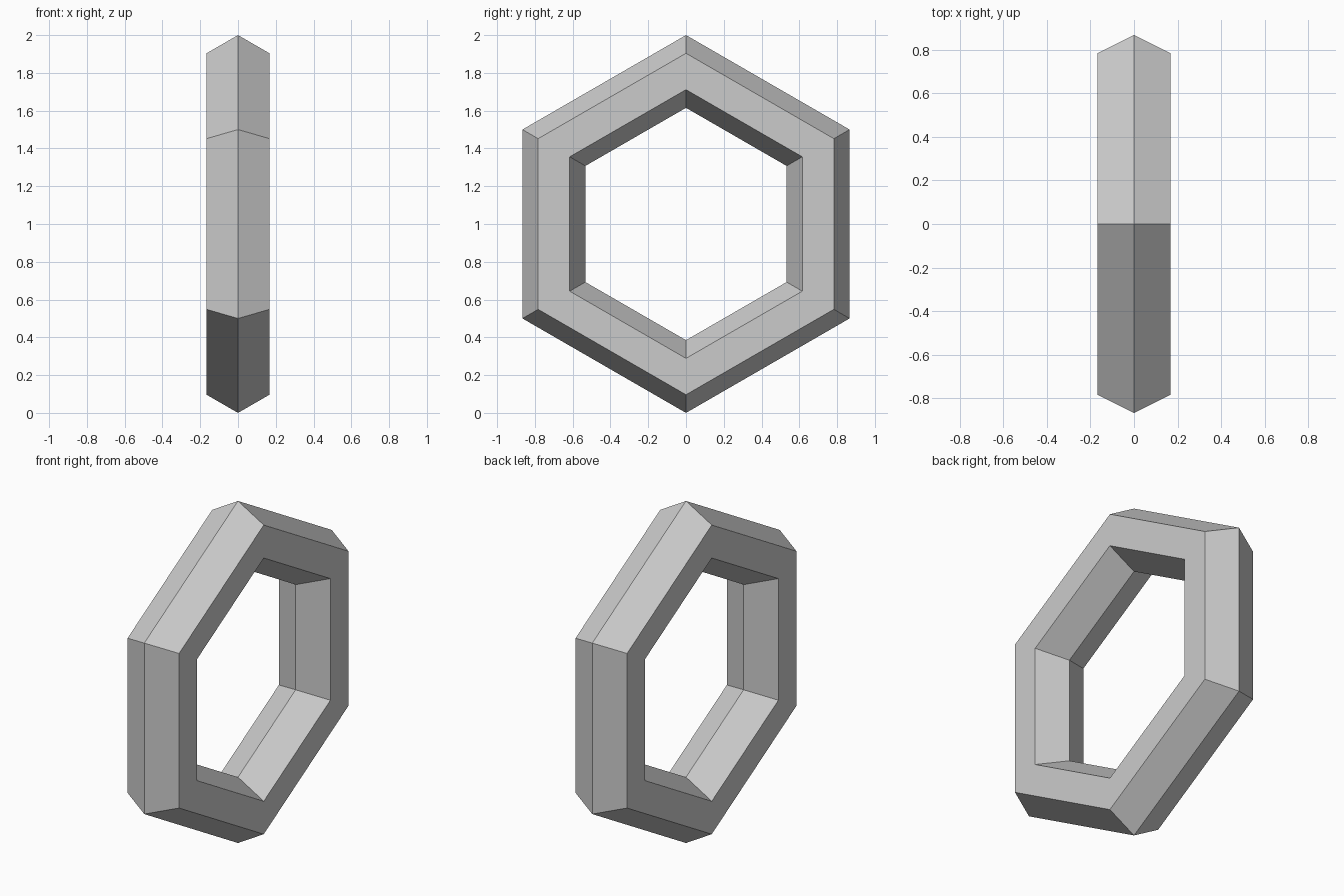
import bpy
from math import pi

if "Cube" in bpy.data.objects:
    bpy.data.objects.remove(bpy.data.objects["Cube"])

# Hexagonal ring: six-sided loop with a six-sided cross-section, standing upright
OUTER = 1.0
MINOR = 0.1925

bpy.ops.mesh.primitive_torus_add(
    major_segments=6, minor_segments=6,
    major_radius=OUTER - MINOR, minor_radius=MINOR,
    location=(0, 0, OUTER), rotation=(0, pi / 2, 0))
ring = bpy.context.object
ring.name = "hexagonal_ring"
bpy.ops.object.transform_apply(location=True, rotation=True, scale=True)
bpy.ops.object.shade_flat()
